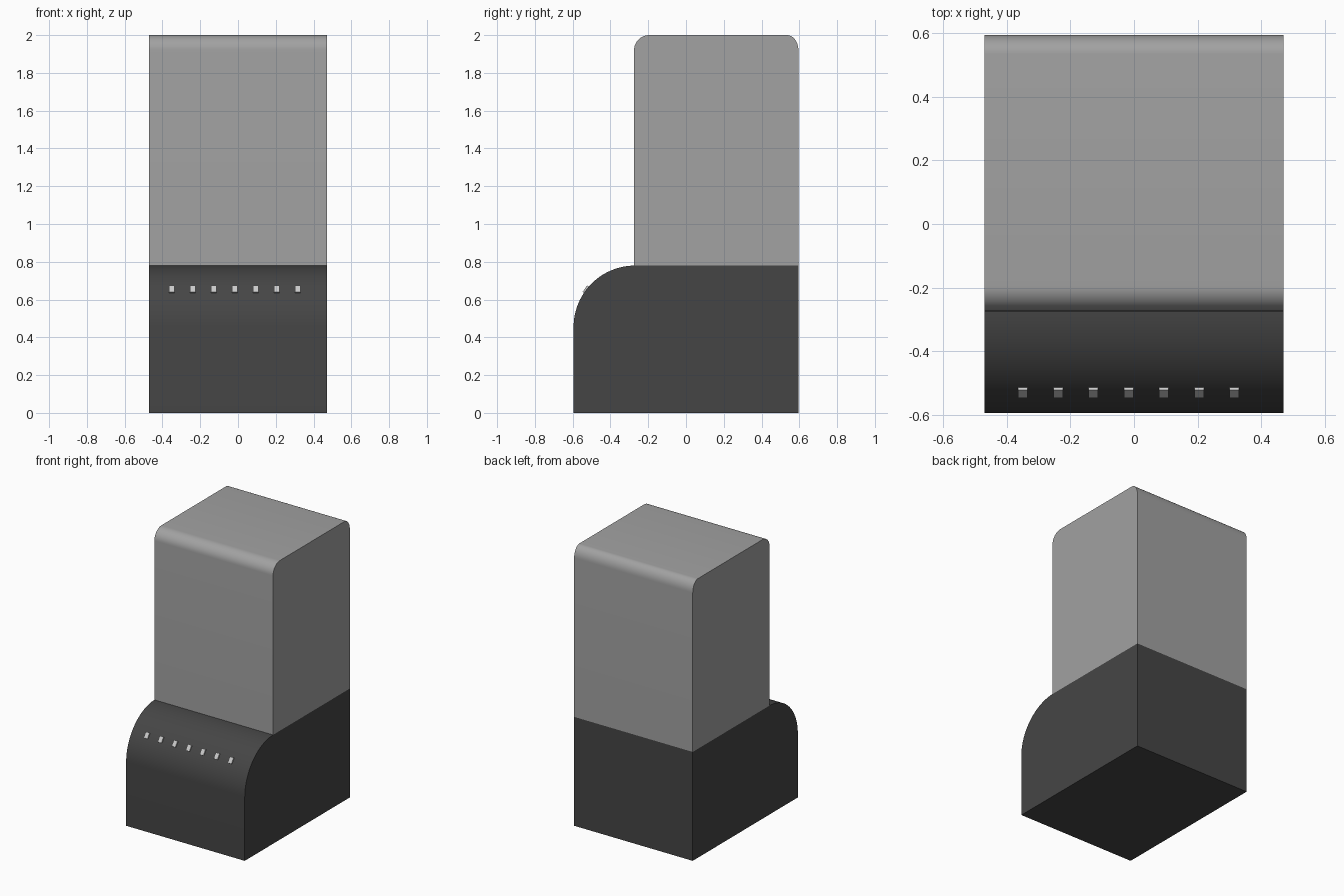
import bpy, bmesh, math

if "Cube" in bpy.data.objects:
    bpy.data.objects.remove(bpy.data.objects["Cube"])

HALF_W = 0.47


def material(name, v):
    m = bpy.data.materials.new(name)
    m.diffuse_color = (v, v, v, 1)
    m.use_nodes = True
    m.node_tree.nodes["Principled BSDF"].inputs["Base Color"].default_value = m.diffuse_color
    return m


def arc(cy, cz, ry, rz, a0, a1, n):
    return [(cy + ry * math.cos(math.radians(a0 + (a1 - a0) * i / n)),
             cz + rz * math.sin(math.radians(a0 + (a1 - a0) * i / n))) for i in range(n + 1)]


def extrude_profile(name, pts, mat):
    """Extrude a side (y, z) profile across the full width."""
    bm = bmesh.new()
    face = bm.faces.new([bm.verts.new((-HALF_W, y, z)) for y, z in pts])
    ext = bmesh.ops.extrude_face_region(bm, geom=[face])
    moved = [g for g in ext["geom"] if isinstance(g, bmesh.types.BMVert)]
    bmesh.ops.translate(bm, verts=moved, vec=(2 * HALF_W, 0, 0))
    bmesh.ops.recalc_face_normals(bm, faces=bm.faces)
    me = bpy.data.meshes.new(name)
    bm.to_mesh(me)
    bm.free()
    ob = bpy.data.objects.new(name, me)
    bpy.context.collection.objects.link(ob)
    me.materials.append(mat)
    bpy.context.view_layer.objects.active = ob
    ob.select_set(True)
    bpy.ops.object.shade_smooth_by_angle(angle=math.radians(30))
    ob.select_set(False)
    return ob


dark = material("dark_grey", 0.06)
mid = material("mid_grey", 0.36)
light = material("light_grey", 0.6)

# Base with a large rounded front shoulder
extrude_profile("base", [(0.595, 0.78), *arc(-0.27, 0.455, 0.325, 0.325, 90, 180, 24),
                         (-0.595, 0), (0.595, 0)], dark)

# Upper body with rounded front and back top edges
extrude_profile("upper_body", [(0.595, 0.78), *arc(0.535, 1.92, 0.06, 0.08, 0, 90, 10),
                               *arc(-0.195, 1.92, 0.08, 0.08, 90, 180, 10),
                               (-0.275, 0.78)], mid)

# Row of small tilted buttons on the shoulder
tilt = math.radians(35)
for i in range(7):
    bpy.ops.mesh.primitive_cube_add(
        size=1, location=(-0.35 + i * 0.111, -0.527, 0.652), rotation=(-tilt, 0, 0))
    b = bpy.context.object
    b.name = f"button_{i + 1}"
    b.scale = (0.03, 0.02, 0.042)
    b.data.materials.append(light)
    b.select_set(False)
